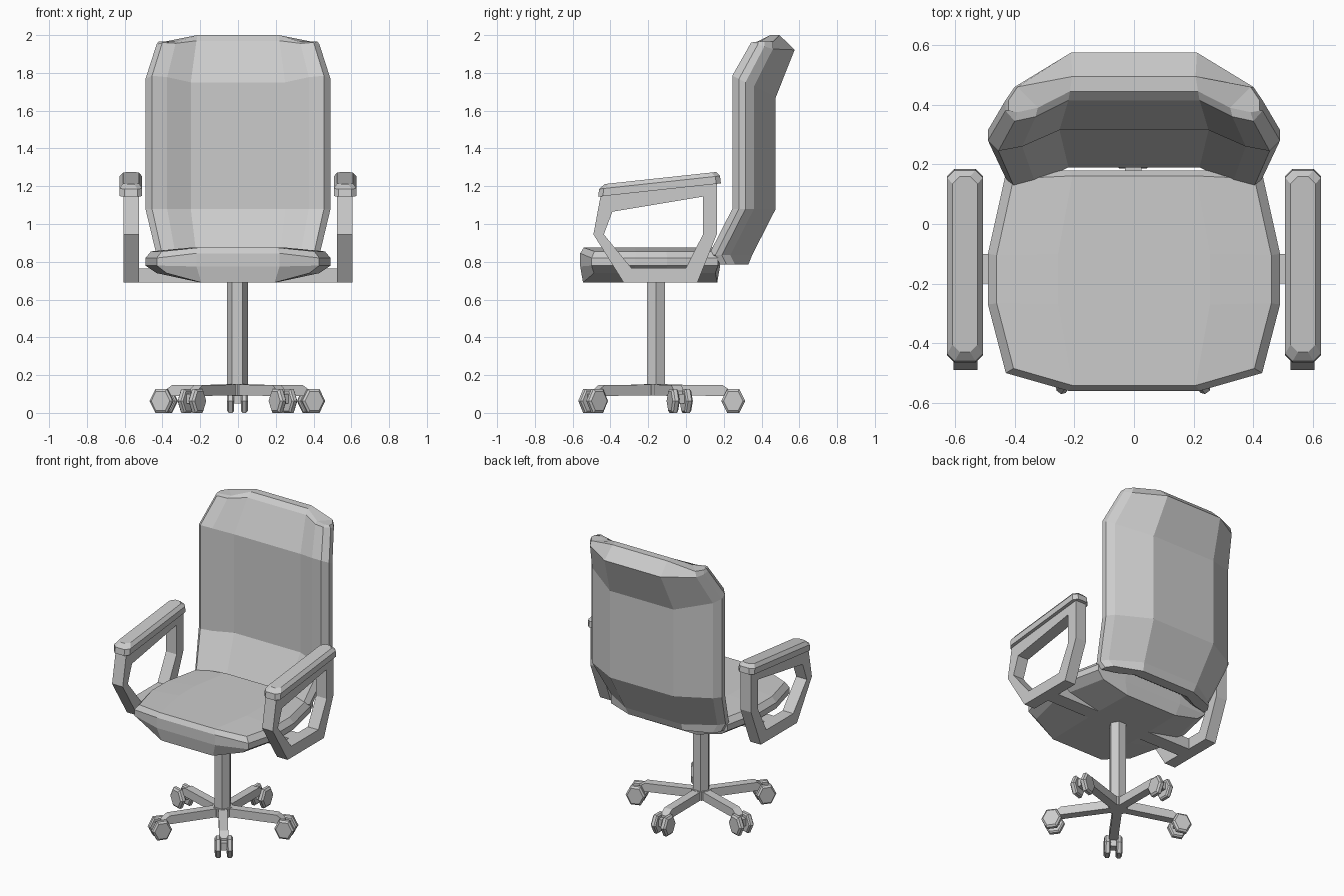
import bpy, bmesh, math
from mathutils import Matrix, Vector

cube = bpy.data.objects.get("Cube")
if cube:
    bpy.data.objects.remove(cube)

grey = bpy.data.materials.new("light_grey")
grey.use_nodes = True
colour = (0.6, 0.6, 0.6, 1)
grey.diffuse_color = colour
grey.node_tree.nodes["Principled BSDF"].inputs["Base Color"].default_value = colour


def make(name, verts, faces, matrix=None):
    """Flat shaded mesh object with outward normals."""
    bm = bmesh.new()
    vs = [bm.verts.new(v) for v in verts]
    for f in faces:
        bm.faces.new([vs[i] for i in f])
    if matrix:
        bm.transform(matrix)
    bmesh.ops.recalc_face_normals(bm, faces=bm.faces)
    mesh = bpy.data.meshes.new(name)
    bm.to_mesh(mesh)
    bm.free()
    mesh.materials.append(grey)
    ob = bpy.data.objects.new(name, mesh)
    bpy.context.collection.objects.link(ob)
    return ob


def bands(count, n):
    """Side quads joining successive rings of n points."""
    return [(r * n + i, r * n + (i + 1) % n, (r + 1) * n + (i + 1) % n, (r + 1) * n + i)
            for r in range(count - 1) for i in range(n)]


def loft(name, rings, matrix=None):
    n = len(rings[0])
    last = (len(rings) - 1) * n
    caps = [tuple(range(n)), tuple(range(last, last + n))]
    return make(name, sum(rings, []), bands(len(rings), n) + caps, matrix)


def mirrored(half):
    return half + [(-x, y, z) for x, y, z in reversed(half)]


# Seat: a stack of outlines, with a raised middle panel and two side panels
outline = [(.22, -.56), (.43, -.50), (.49, -.27), (.49, -.10), (.43, .17), (.22, .18)]
MID_Y = -.19


def seat_ring(sx, sy, z_mid, z_side):
    return mirrored([(x * sx, MID_Y + (y - MID_Y) * sy, z_mid if x < .3 else z_side)
                     for x, y in outline])


rings = [seat_ring(.88, .96, .69, .74), seat_ring(1, 1, .775, .78),
         seat_ring(1, 1, .845, .82), seat_ring(.94, .95, .875, .855)]
verts = sum(rings, [])
faces = bands(4, 12)
for base, seam_x, z in ((0, .2, .69), (36, .255, .875)):
    p = len(verts)
    verts += [(s * seam_x, y, z) for s in (1, -1) for y in (-.27, -.10)]
    for flip, a, b in ((False, p, p + 1), (True, p + 2, p + 3)):
        i = [base + (11 - k if flip else k) for k in range(6)]
        faces += [(i[0], i[1], i[2], a), (a, i[2], i[3], b), (b, i[3], i[4], i[5])]
    faces.append((base, p, p + 1, base + 5, base + 6, p + 3, p + 2, base + 11))
make("seat", verts, faces)

# Backrest: a section with forward wings, swept up through bends
section = [(.25, .315), (.375, .26), (.455, .245), (.49, .28),
           (.49, .315), (.455, .36), (.24, .475)]


def back_ring(sx, dy, z, slope=0, front_in=0, back_in=0, wing_drop=0):
    half = []
    for i, (x, y) in enumerate(section):
        shift = front_in if i < 3 else -back_in if i == 6 else 0
        height = z + slope * (y - .315) - (wing_drop if 0 < i < 6 else 0)
        half.append((x * sx, y + dy + shift, height))
    return mirrored(half)


rings = [back_ring(.84, -.1, .785, front_in=.045, back_in=.045),
         back_ring(.88, -.125, .835),
         back_ring(1, 0, 1.08),
         back_ring(1, 0, 1.75, slope=-.5),
         back_ring(.88, .1, 1.97, slope=-.3, wing_drop=.03),
         back_ring(.86, .1, 2.0, front_in=.03, back_in=.08, wing_drop=.035)]
faces = bands(6, 14)
for base in (0, 70):
    faces.append((base, base + 6, base + 7, base + 13))
    for strip in ((0, 1, 5, 6), (1, 2, 3, 4, 5)):
        faces.append([base + k for k in strip])
        faces.append([base + 13 - k for k in strip])
make("backrest", sum(rings, []), faces)

# Armrests: an open six-sided frame under a chamfered sloping pad
outer = [(-.49, .945), (-.45, 1.16), (.165, 1.22), (.165, .95), (.06, .69), (-.33, .69)]
inner = [(-.435, .945), (-.39, 1.065), (.09, 1.145), (.09, .945), (0, .768), (-.29, .768)]
for side, label in ((1, "left"), (-1, "right")):
    x0, x1 = side * .525, side * .605
    loops = [[(x, y, z) for y, z in loop]
             for x, loop in ((x0, outer), (x1, outer), (x1, inner), (x0, inner))]
    make(label + "_arm_frame", sum(loops + loops[:1], [])[:24],
         bands(4, 6) + [(18 + i, 18 + (i + 1) % 6, (i + 1) % 6, i) for i in range(6)])

    def pad_ring(half_width, y0, y1, lift):
        c = .025
        corners = [(-half_width, y0 + c), (-half_width + c, y0), (half_width - c, y0),
                   (half_width, y0 + c), (half_width, y1 - c), (half_width - c, y1),
                   (-half_width + c, y1), (-half_width, y1 - c)]
        return [(side * .567 + x, y, 1.195 + .108 * y + lift) for x, y in corners]

    loft(label + "_arm_pad", [pad_ring(.06, -.465, .185, 0), pad_ring(.06, -.46, .18, .04),
                              pad_ring(.042, -.43, .16, .063)])


def box(name, x0, x1, y0, y1, z0, z1, matrix=None):
    return loft(name, [[(x0, y0, z), (x1, y0, z), (x1, y1, z), (x0, y1, z)]
                       for z in (z0, z1)], matrix)


box("arm_crossbar", -.53, .53, -.20, -.10, .69, .765)


# Column and hub
def polygon(n, r, z, turn=0):
    return [(r * math.cos(turn + math.tau * i / n), r * math.sin(turn + math.tau * i / n), z)
            for i in range(n)]


centre = Matrix.Translation((-.003, -.16, 0))
loft("column", [polygon(6, .055, z) for z in (.14, .70)], centre)
loft("base_hub", [polygon(10, .062, z, math.pi / 10) for z in (.092, .152)], centre)

# Five legs, each with a fork and a pair of hexagonal wheels
for k in range(5):
    turn = centre @ Matrix.Rotation(math.radians(90 + 72 * k), 4, "Z")
    profile = [(.03, .092), (.03, .15), (.355, .147), (.40, .115), (.40, .09)]
    loft(f"base_leg_{k + 1}", [[(x, y, z) for x, z in profile] for y in (-.028, .028)], turn)
    box(f"caster_fork_{k + 1}", .375, .435, -.024, .024, .05, .10, turn)
    for s, label in ((1, "a"), (-1, "b")):
        wheel = []
        for y, r in ((.018, .055), (.026, .064), (.046, .064), (.056, .052)):
            wheel.append([(.41 + px, s * y, .063 + pz * 1.13)
                          for px, pz, _ in polygon(6, r, 0)])
        loft(f"caster_wheel_{k + 1}{label}", wheel, turn)
